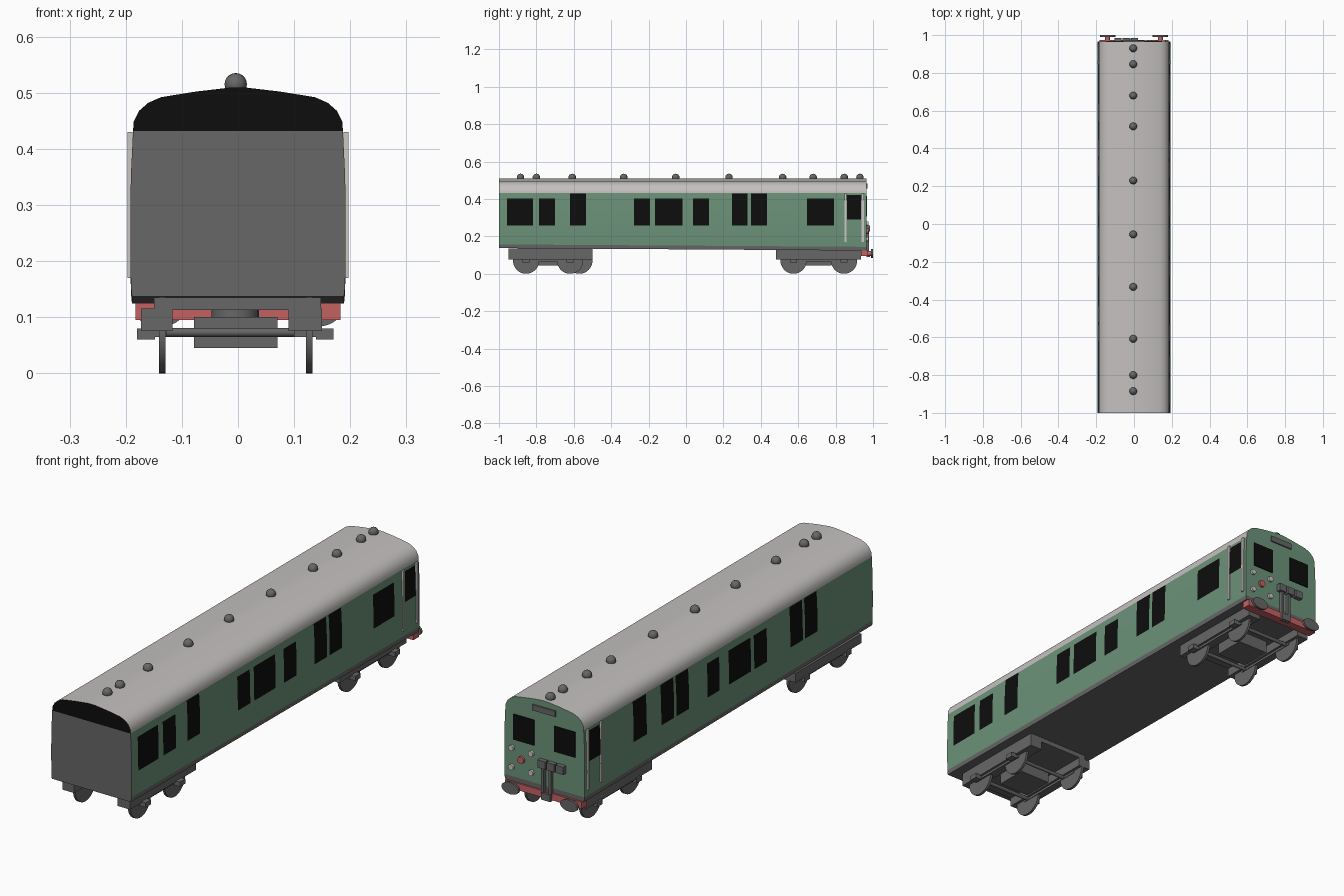
import bpy, bmesh, math
from mathutils import Matrix, Vector

if "Cube" in bpy.data.objects:
    bpy.data.objects.remove(bpy.data.objects["Cube"])


def mat(name, r, g, b):
    m = bpy.data.materials.new(name)
    m.diffuse_color = (r, g, b, 1)
    m.use_nodes = True
    m.node_tree.nodes["Principled BSDF"].inputs["Base Color"].default_value = m.diffuse_color
    return m


GREEN = mat("body green", 0.15, 0.29, 0.19)
ROOF = mat("roof light grey", 0.55, 0.53, 0.52)
GREY = mat("mid grey", 0.135, 0.135, 0.135)
BLACK = mat("window black", 0.004, 0.004, 0.004)
RED = mat("buffer red", 0.56, 0.12, 0.12)
WHITE = mat("rail pale grey", 0.6, 0.57, 0.56)


def make(name, bm, *mats, smooth=None):
    me = bpy.data.meshes.new(name)
    bm.normal_update()
    bm.to_mesh(me)
    bm.free()
    ob = bpy.data.objects.new(name, me)
    bpy.context.collection.objects.link(ob)
    for m in mats:
        me.materials.append(m)
    if smooth:
        bpy.ops.object.select_all(action='DESELECT')
        ob.select_set(True)
        bpy.context.view_layer.objects.active = ob
        bpy.ops.object.shade_smooth_by_angle(angle=math.radians(smooth))
    return ob


def add_box(bm, x0, x1, y0, y1, z0, z1):
    c = Vector(((x0 + x1) / 2, (y0 + y1) / 2, (z0 + z1) / 2))
    s = Matrix.Diagonal((abs(x1 - x0), y1 - y0, z1 - z0, 1))
    bmesh.ops.create_cube(bm, size=1, matrix=Matrix.Translation(c) @ s)


def add_cyl(bm, c, r, depth, axis, sx=1, seg=24):
    rot = {'X': Matrix.Rotation(math.pi / 2, 4, 'Y'),
           'Y': Matrix.Rotation(math.pi / 2, 4, 'X'),
           'Z': Matrix()}[axis]
    bmesh.ops.create_cone(bm, cap_ends=True, segments=seg, radius1=r, radius2=r, depth=depth,
                          matrix=Matrix.Translation(c) @ Matrix.Diagonal((sx, 1, 1, 1)) @ rot)


# Coach shell: half profile swept along y, underside drops slightly to the cab
HALF = [(0.189, 0.137), (0.191, 0.157), (0.192, 0.25), (0.191, 0.35), (0.187, 0.432),
        (0.186, 0.448), (0.176, 0.468), (0.16, 0.482), (0.137, 0.492), (0.075, 0.502), (0.015, 0.509)]
FRONT, CAB = -1.0, 0.965


def side_x(z):
    for (xa, za), (xb, zb) in zip(HALF, HALF[1:]):
        if za <= z <= zb:
            return xa + (xb - xa) * (z - za) / (zb - za)
    return HALF[0][0]


bm = bmesh.new()
rings = []
for y in (FRONT, CAB):
    drop = 0.013 if y == CAB else 0
    rings.append([[bm.verts.new((s * x, y, z - (drop if z < 0.2 else 0))) for x, z in HALF]
                  for s in (-1, 1)])
(fl, fr), (cl, cr) = rings
for i in range(len(HALF) - 1):
    z = HALF[i][1]
    side = 0 if z < 0.15 else 1 if z < 0.43 else 2
    for vs, k in (((fl[i], fl[i + 1], cl[i + 1], cl[i]), side),
                  ((fr[i], cr[i], cr[i + 1], fr[i + 1]), side),
                  ((fl[i], fr[i], fr[i + 1], fl[i + 1]), 3 if side == 2 else 0),
                  ((cl[i], cl[i + 1], cr[i + 1], cr[i]), 1 if side else 0)):
        bm.faces.new(vs).material_index = k
bm.faces.new((fl[0], cl[0], cr[0], fr[0])).material_index = 0
bm.faces.new((fl[-1], fr[-1], cr[-1], cl[-1])).material_index = 2
make("coach_body", bm, GREY, GREEN, ROOF, BLACK, smooth=35)

# Side windows: thin skins that follow the side profile
LOW, MID, TALL = 0.257, 0.402, 0.43
RIGHT = [(-0.957, -0.818, MID), (-0.786, -0.70, MID), (-0.62, -0.535, TALL), (-0.278, -0.193, MID),
         (-0.166, -0.02, MID), (0.037, 0.123, MID), (0.246, 0.33, TALL), (0.348, 0.433, TALL),
         (0.647, 0.79, MID)]
LEFT = [(0.544, 0.634, TALL), (0.358, 0.445, TALL), (0.256, 0.342, TALL), (0.047, 0.13, MID),
        (-0.166, -0.016, MID), (-0.276, -0.189, MID), (-0.52, -0.435, TALL), (-0.62, -0.535, TALL)]
bm = bmesh.new()
for s, wins in ((1, RIGHT), (-1, LEFT)):
    for y0, y1, top in [(a, b, (LOW, t)) for a, b, t in wins] + [(0.86, 0.936, (0.29, 0.42))]:
        zs = [top[0], 0.35, top[1]]
        cols = [[bm.verts.new((s * (side_x(z) + 0.002), y, z)) for z in zs] for y in (y0, y1)]
        for i in range(2):
            q = [cols[0][i], cols[1][i], cols[1][i + 1], cols[0][i + 1]]
            bm.faces.new(q if s > 0 else q[::-1])
make("side_windows", bm, BLACK)

# Cab windows and destination panel
bm = bmesh.new()
for s in (-1, 1):
    add_box(bm, s * 0.047, s * 0.148, CAB, CAB + 0.004, 0.305, 0.415)
make("cab_windows", bm, BLACK)
bm = bmesh.new()
add_box(bm, -0.055, 0.055, CAB, CAB + 0.006, 0.457, 0.482)
make("destination_panel", bm, GREY)

# Handrails beside the cab doors
bm = bmesh.new()
for s in (-1, 1):
    for y in (0.853, 0.945):
        add_box(bm, s * 0.188, s * 0.197, y - 0.006, y + 0.006, 0.17, 0.43)
make("cab_handrails", bm, WHITE)

# Roof vents
bm = bmesh.new()
for y in (0.93, 0.846, 0.68, 0.517, 0.23, -0.055, -0.333, -0.608, -0.8, -0.885):
    bmesh.ops.create_uvsphere(bm, u_segments=16, v_segments=10, radius=0.02,
                              matrix=Matrix.Translation((-0.004, y, 0.515)))
make("roof_vents", bm, GREY, smooth=40)

# Cab lamps
bm = bmesh.new()
for x in (0.061, 0.155):
    for z in (0.185, 0.268):
        add_cyl(bm, (x, CAB + 0.004, z), 0.012, 0.012, 'Y')
make("marker_lamps", bm, WHITE, smooth=40)
bm = bmesh.new()
add_cyl(bm, (0.108, CAB + 0.004, 0.228), 0.015, 0.012, 'Y')
make("tail_lamp", bm, RED, smooth=40)

# Jumper boxes, hoses and coupling on the cab end
bm = bmesh.new()
for x in (-0.085, -0.042, 0.002):
    add_box(bm, x - 0.018, x + 0.018, CAB, CAB + 0.02, 0.225, 0.258)
for x in (-0.035, 0.0):
    add_box(bm, x - 0.006, x + 0.006, CAB, CAB + 0.014, 0.105, 0.23)
add_box(bm, -0.04, 0.005, CAB, CAB + 0.018, 0.09, 0.12)
make("cab_jumper_gear", bm, GREY)

# Buffer beam and buffers
bm = bmesh.new()
add_box(bm, -0.183, 0.183, 0.935, CAB + 0.008, 0.095, 0.124)
for s in (-1, 1):
    add_cyl(bm, (s * 0.14, 0.975, 0.108), 0.013, 0.035, 'Y')
make("buffer_beam", bm, RED, smooth=40)
bm = bmesh.new()
for s in (-1, 1):
    add_cyl(bm, (s * 0.14, 0.995, 0.108), 0.025, 0.01, 'Y', sx=1.65, seg=32)
make("buffer_heads", bm, GREY, smooth=40)


# Bogies: frames, bolster, pivot, axle boxes and wheelsets
def bogie(label, y0, y1, right_ys, left_ys):
    mid = (y0 + y1) / 2
    bm = bmesh.new()
    add_box(bm, -0.15, 0.148, y0, y1, 0.113, 0.135)
    add_box(bm, -0.078, 0.07, mid - 0.07, mid + 0.07, 0.045, 0.1)
    add_cyl(bm, (-0.005, mid, 0.108), 0.042, 0.02, 'Z')
    for x0, x1, ys, out in ((-0.173, -0.117, left_ys, -0.18), (0.09, 0.15, right_ys, 0.17)):
        add_box(bm, x0, x1, y0, y1, 0.075, 0.115)
        add_box(bm, x0 + 0.01, x1 - 0.01, ys[0] - 0.02, ys[1] + 0.02, 0.065, 0.08)
        for y in ys:
            add_box(bm, out, out * 0.82, y - 0.018, y + 0.018, 0.06, 0.08)
    make(label + "_bogie_frame", bm, GREY, smooth=40)
    bm = bmesh.new()
    for x, ys in ((-0.135, left_ys), (0.127, right_ys)):
        for y in ys:
            add_cyl(bm, (x, y, 0.07), 0.07, 0.011, 'X', seg=32)
    for y in right_ys:
        add_cyl(bm, (-0.004, y, 0.073), 0.008, 0.25, 'X', seg=12)
    make(label + "_bogie_wheels", bm, GREY, smooth=40)


bogie("front", -0.95, -0.5, (-0.855, -0.62), (-0.855, -0.57))
bogie("cab", 0.48, 0.935, (0.575, 0.845), (0.575, 0.845))
